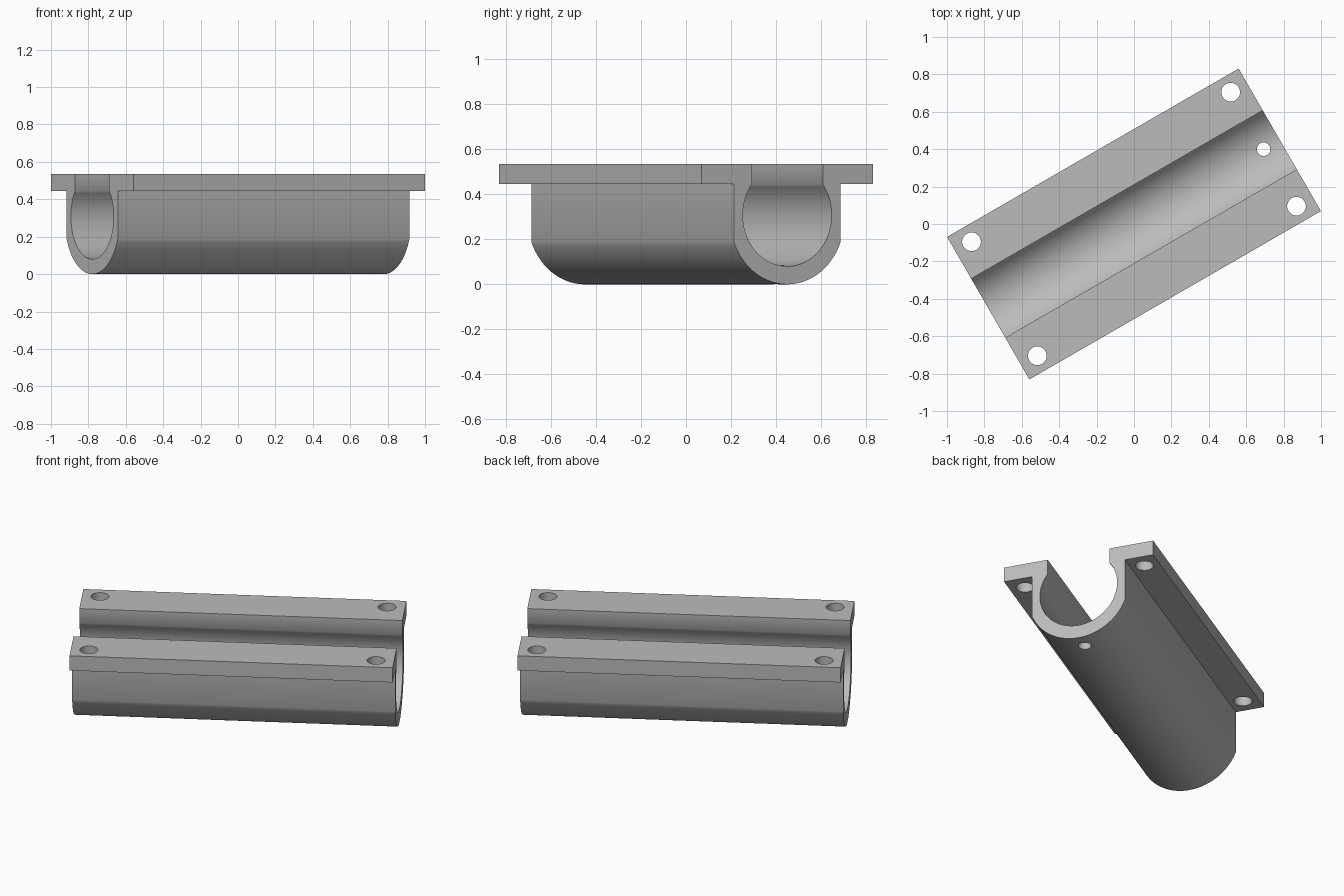
import bpy, bmesh, math
from mathutils import Matrix

cube = bpy.data.objects.get("Cube")
if cube:
    bpy.data.objects.remove(cube, do_unlink=True)

LENGTH, HALF_WIDTH, TOP, FLANGE_Z = 1.80, 0.44, 0.535, 0.445
WALL, OUTER_R = 0.274, 0.293
BORE_R, BORE_Z, SLOT = 0.228, 0.308, 0.182
TURN = Matrix.Rotation(math.radians(30), 4, "Z")

grey = bpy.data.materials.new("plain grey")
grey.use_nodes = True
colour = (0.5, 0.5, 0.5, 1)
grey.diffuse_color = colour
grey.node_tree.nodes["Principled BSDF"].inputs["Base Color"].default_value = colour


def make_object(name, bm):
    bmesh.ops.recalc_face_normals(bm, faces=bm.faces)
    mesh = bpy.data.meshes.new(name)
    bm.to_mesh(mesh)
    bm.free()
    mesh.materials.append(grey)
    ob = bpy.data.objects.new(name, mesh)
    bpy.context.collection.objects.link(ob)
    return ob


def arc(radius, centre_z, start, end, steps):
    angles = [start + (end - start) * i / steps for i in range(steps + 1)]
    return [(radius * math.sin(a), centre_z - radius * math.cos(a)) for a in angles]


# Half section from the bottom of the outer shell, round the flange and down the bore
outer = arc(OUTER_R, OUTER_R, 0, math.asin(WALL / OUTER_R), 20)
flange = [(WALL, FLANGE_Z), (HALF_WIDTH, FLANGE_Z), (HALF_WIDTH, TOP), (SLOT, TOP)]
bore = arc(BORE_R, BORE_Z, math.pi - math.asin(SLOT / BORE_R), 0, 32)
half = outer + flange + bore
section = half + [(-y, z) for y, z in reversed(half[1:-1])]

# Channel body extruded along its length
bm = bmesh.new()
end = bm.faces.new([bm.verts.new((-LENGTH / 2, y, z)) for y, z in section])
new = bmesh.ops.extrude_face_region(bm, geom=[end], use_keep_orig=True)["geom"]
bmesh.ops.translate(bm, vec=(LENGTH, 0, 0),
                    verts=[v for v in new if isinstance(v, bmesh.types.BMVert)])
body = make_object("flanged_channel", bm)

# Four screw holes in the flanges and a drain hole in the floor
holes = [(sx * 0.80, sy * 0.352, 0.49, 0.05, 0.3) for sx in (-1, 1) for sy in (-1, 1)]
holes.append((0.80, 0, 0.04, 0.036, 0.25))
bm = bmesh.new()
for x, y, z, radius, depth in holes:
    bmesh.ops.create_cone(bm, cap_ends=True, segments=40, radius1=radius, radius2=radius,
                          depth=depth, matrix=Matrix.Translation((x, y, z)))
cutter = make_object("hole_cutter", bm)
cutter.hide_render = True

cut = body.modifiers.new("holes", "BOOLEAN")
cut.operation = "DIFFERENCE"
cut.solver = "EXACT"
cut.object = cutter
bpy.ops.object.select_all(action="DESELECT")
body.select_set(True)
bpy.context.view_layer.objects.active = body
bpy.ops.object.modifier_apply(modifier=cut.name)
bpy.data.objects.remove(cutter, do_unlink=True)

# Set the channel at an angle and smooth its curves
body.data.transform(TURN)
bpy.ops.object.shade_smooth_by_angle(angle=math.radians(42))
